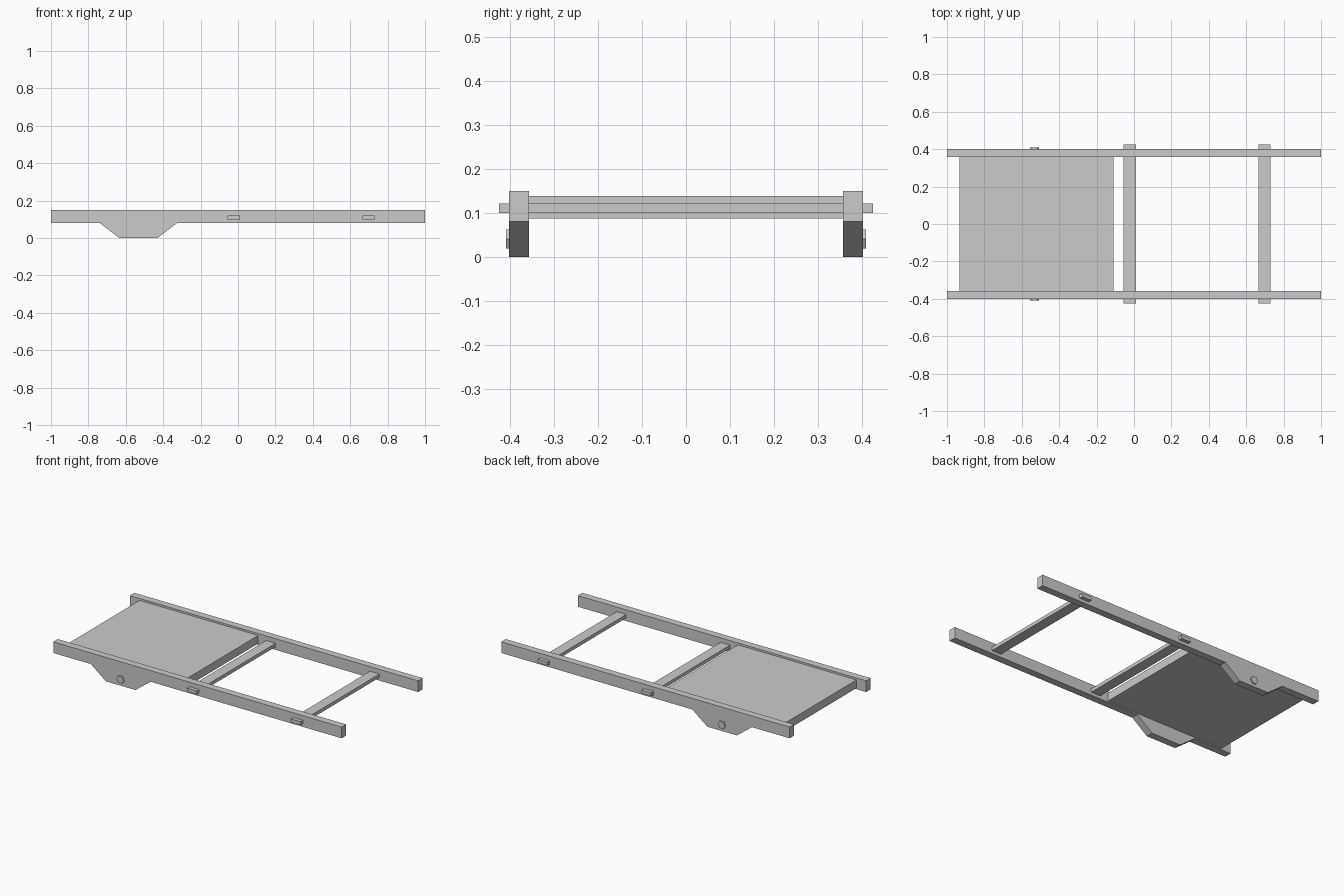
import bpy, bmesh
from math import radians
from mathutils import Matrix

if "Cube" in bpy.data.objects:
    bpy.data.objects.remove(bpy.data.objects["Cube"], do_unlink=True)

grey = bpy.data.materials.new("plain_grey")
grey.use_nodes = True
colour = (0.6, 0.6, 0.6, 1)
grey.diffuse_color = colour
grey.node_tree.nodes["Principled BSDF"].inputs["Base Color"].default_value = colour


def finish(name, bm):
    bmesh.ops.recalc_face_normals(bm, faces=bm.faces)
    mesh = bpy.data.meshes.new(name)
    bm.to_mesh(mesh)
    bm.free()
    mesh.materials.append(grey)
    obj = bpy.data.objects.new(name, mesh)
    bpy.context.collection.objects.link(obj)
    return obj


def box(name, low, high):
    bm = bmesh.new()
    bmesh.ops.create_cube(bm, size=1)
    for v in bm.verts:
        v.co = [h if c > 0 else l for c, l, h in zip(v.co, low, high)]
    return finish(name, bm)


def rail(name, y0, y1):
    # Long beam with a trapezoid axle bracket in one outline
    outline = [(-1, 0.15), (-1, 0.08), (-0.74, 0.08), (-0.635, 0),
               (-0.43, 0), (-0.325, 0.08), (1, 0.08), (1, 0.15)]
    bm = bmesh.new()
    face = bm.faces.new([bm.verts.new((x, y0, z)) for x, z in outline])
    new = bmesh.ops.extrude_face_region(bm, geom=[face])["geom"]
    moved = [g for g in new if isinstance(g, bmesh.types.BMVert)]
    bmesh.ops.translate(bm, verts=moved, vec=(0, y1 - y0, 0))
    return finish(name, bm)


def axle_pin(name, y):
    # Six-sided stub lying along y
    bm = bmesh.new()
    bmesh.ops.create_cone(bm, cap_ends=True, segments=6, radius1=0.025,
                          radius2=0.025, depth=0.04)
    bmesh.ops.rotate(bm, verts=bm.verts, matrix=Matrix.Rotation(radians(90), 3, "X"))
    # Points of the hexagon face along x
    if max(v.co.x for v in bm.verts) < 0.024:
        bmesh.ops.rotate(bm, verts=bm.verts, matrix=Matrix.Rotation(radians(30), 3, "Y"))
    bmesh.ops.translate(bm, verts=bm.verts, vec=(-0.532, y, 0.04))
    return finish(name, bm)


# Side rails and axle pins
for side, s in (("right", -1), ("left", 1)):
    rail(side + "_rail", s * 0.357, s * 0.402)
    axle_pin(side + "_axle_pin", s * 0.389)

# Cross bars, with ends poking through the rails
for name, x in (("middle_crossbar", -0.022), ("end_crossbar", 0.698)):
    box(name, (x - 0.033, -0.425, 0.099), (x + 0.033, 0.425, 0.121))

# Deck panel between the rails
box("deck_panel", (-0.933, -0.357, 0.087), (-0.11, 0.357, 0.138))
